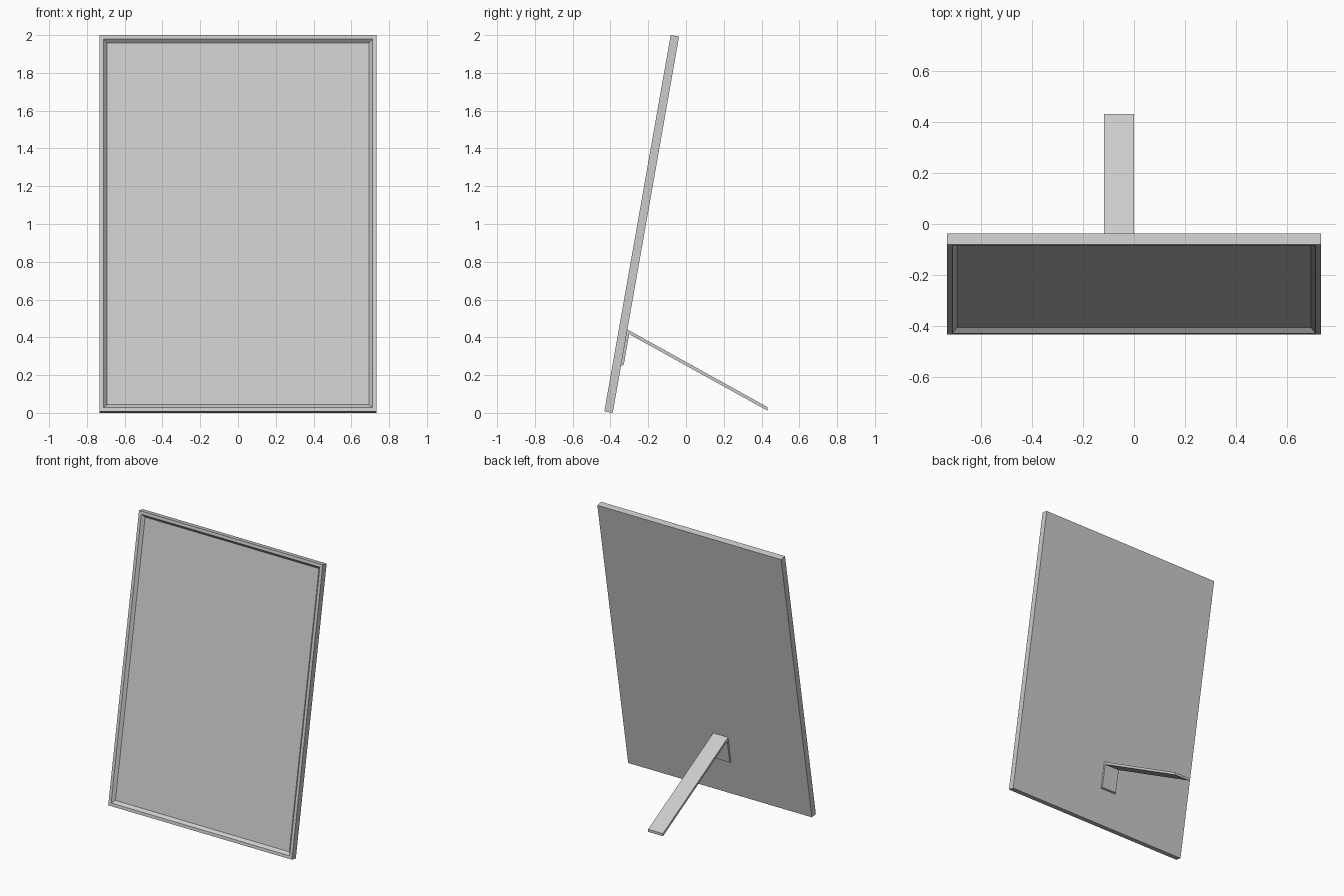
import bpy
import bmesh
from math import radians
from mathutils import Matrix

cube = bpy.data.objects.get("Cube")
if cube:
    bpy.data.objects.remove(cube, do_unlink=True)

# One plain grey for the whole model
grey = bpy.data.materials.new("grey")
grey.use_nodes = True
colour = (0.6, 0.6, 0.6, 1)
grey.diffuse_color = colour
grey.node_tree.nodes["Principled BSDF"].inputs["Base Color"].default_value = colour


def finish(name, bm):
    bmesh.ops.recalc_face_normals(bm, faces=bm.faces)
    mesh = bpy.data.meshes.new(name)
    bm.to_mesh(mesh)
    bm.free()
    mesh.materials.append(grey)
    obj = bpy.data.objects.new(name, mesh)
    bpy.context.collection.objects.link(obj)
    return obj


# Frame: upright slab with a flat rim and a sloped step down to the panel
WIDTH, HEIGHT, THICK = 1.466, 2.023, 0.045
RIM, SLOPE, DEPTH = 0.03, 0.026, 0.02
LEAN = Matrix.Rotation(radians(-10), 4, "X")

bm = bmesh.new()
bmesh.ops.create_cube(bm, size=1)
bmesh.ops.scale(bm, vec=(WIDTH, THICK, HEIGHT), verts=bm.verts)
bmesh.ops.translate(bm, vec=(0, -THICK / 2, HEIGHT / 2), verts=bm.verts)
bm.normal_update()
front = min(bm.faces, key=lambda f: f.normal.y)
bmesh.ops.inset_region(bm, faces=[front], thickness=RIM)
bmesh.ops.inset_region(bm, faces=[front], thickness=SLOPE, depth=-DEPTH)
# Lean back about the rear bottom edge
bmesh.ops.transform(bm, matrix=Matrix.Translation((0, -0.388, 0)) @ LEAN, verts=bm.verts)
finish("picture_frame", bm)

# Stand: bent strip, a tab against the back and a leg sloping to the ground
profile = [(-0.346, 0.25), (-0.33, 0.253), (-0.301, 0.417),
           (0.431, 0.012), (0.431, 0.031), (-0.311, 0.442)]
bm = bmesh.new()
side = bm.faces.new([bm.verts.new((-0.118, y, z)) for y, z in profile])
strip = bmesh.ops.extrude_face_region(bm, geom=[side])
bmesh.ops.translate(bm, vec=(0.118, 0, 0),
                    verts=[v for v in strip["geom"] if isinstance(v, bmesh.types.BMVert)])
finish("stand", bm)
